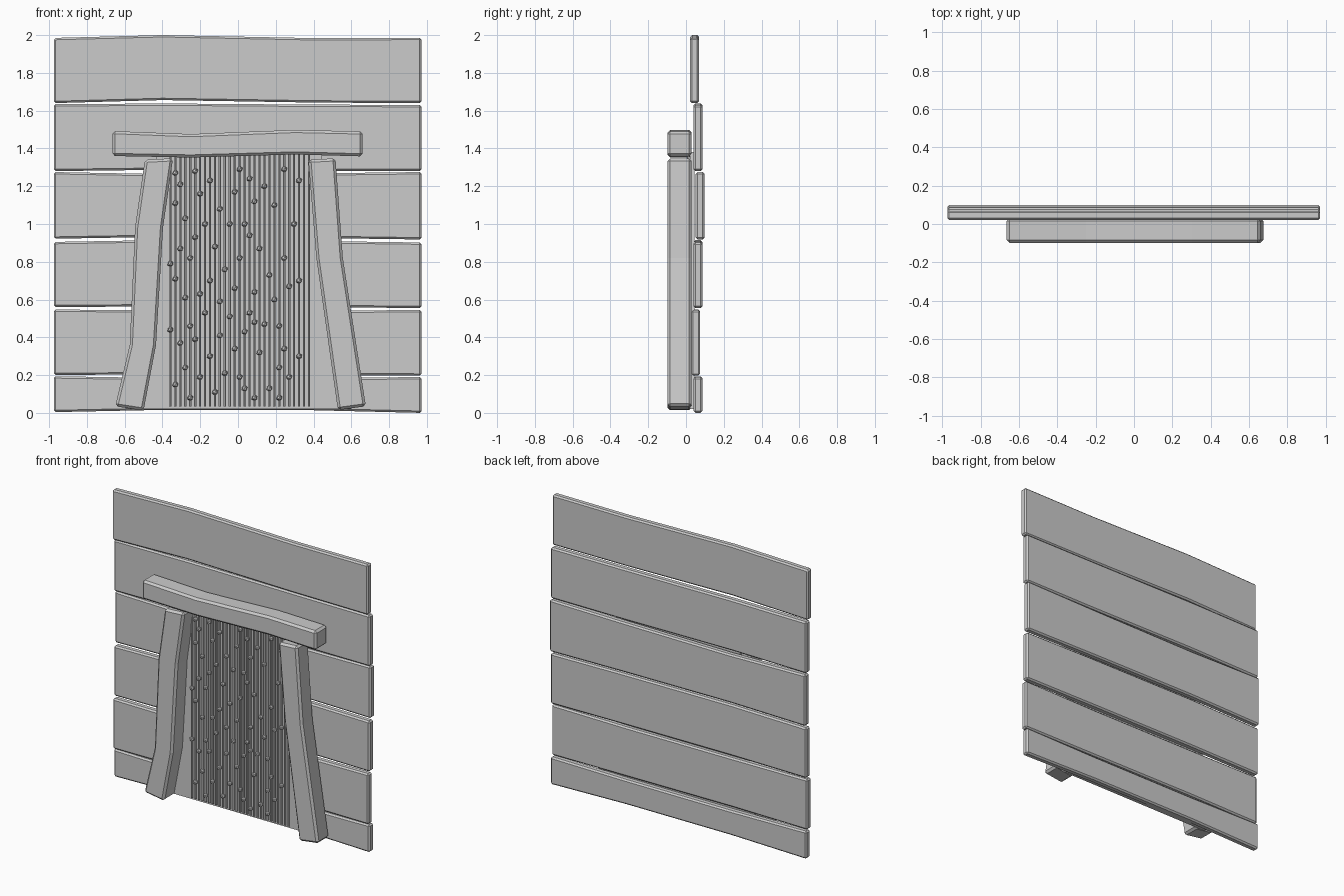
import bpy, bmesh, math
from mathutils import Matrix


def finish(name, bm):
    bmesh.ops.recalc_face_normals(bm, faces=bm.faces)
    me = bpy.data.meshes.new(name)
    bm.to_mesh(me)
    bm.free()
    ob = bpy.data.objects.new(name, me)
    bpy.context.collection.objects.link(ob)
    return ob


def slab(name, side_a, side_b, y0, y1, bevel=0.01):
    """Board between two matching (x, z) edge lines, extruded from y0 to y1."""
    bm = bmesh.new()
    rings = []
    for (ax, az), (bx, bz) in zip(side_a, side_b):
        rings.append([bm.verts.new(c) for c in
                      ((ax, y0, az), (bx, y0, bz), (bx, y1, bz), (ax, y1, az))])
    for r, s in zip(rings, rings[1:]):
        for i in range(4):
            j = (i + 1) % 4
            bm.faces.new((r[i], r[j], s[j], s[i]))
    bm.faces.new(rings[0])
    bm.faces.new(rings[-1])
    ob = finish(name, bm)
    if bevel:
        m = ob.modifiers.new("bevel", 'BEVEL')
        m.width = bevel
        m.segments = 1
        m.limit_method = 'ANGLE'
        m.angle_limit = math.radians(40)
    return ob


# Wall planks: front y, top heights, bottom heights along the width
XS = (-0.975, -0.4, 0.4, 0.972)
PLANKS = [
    (0.022, (1.985, 2.0, 1.984, 1.986), (1.64, 1.656, 1.643, 1.64)),
    (0.040, (1.634, 1.638, 1.632, 1.63), (1.28, 1.287, 1.28, 1.28)),
    (0.051, (1.275, 1.264, 1.268, 1.275), (0.922, 0.932, 0.926, 0.918)),
    (0.040, (0.905, 0.915, 0.91, 0.902), (0.56, 0.564, 0.56, 0.555)),
    (0.028, (0.547, 0.543, 0.54, 0.545), (0.2, 0.205, 0.2, 0.197)),
    (0.040, (0.194, 0.185, 0.184, 0.19), (0.004, 0.016, 0.014, 0.0)),
]
for i, (y, top, bot) in enumerate(PLANKS):
    slab(f"wall_plank_{i + 1}", list(zip(XS, top)), list(zip(XS, bot)), y, y + 0.047)

# Door frame: two crooked posts and a lintel
FY0, FY1 = -0.098, 0.03
slab("left_post",
     [(-0.493, 1.34), (-0.545, 0.98), (-0.573, 0.36), (-0.65, 0.035)],
     [(-0.344, 1.348), (-0.397, 0.98), (-0.434, 0.36), (-0.5, 0.012)], FY0, FY1, 0.014)
slab("right_post",
     [(0.372, 1.34), (0.415, 0.82), (0.529, 0.015)],
     [(0.516, 1.348), (0.555, 0.82), (0.677, 0.035)], FY0, FY1, 0.014)
LX = (-0.665, -0.25, 0.3, 0.66)
slab("lintel", list(zip(LX, (1.492, 1.476, 1.498, 1.49))),
     list(zip(LX, (1.36, 1.352, 1.368, 1.358))), FY0, FY1, 0.014)

# Backing panel behind the curtain
slab("curtain_backing", [(-0.43, 1.38), (-0.57, 0.02)], [(0.44, 1.38), (0.6, 0.02)],
     0.022, 0.045, 0)

# Curtain strands
STEP = 0.0262
X0 = -0.358
STRAND_Y = 0.012
bm = bmesh.new()
for i in range(29):
    bmesh.ops.create_cone(bm, cap_ends=True, segments=6, radius1=0.007, radius2=0.007,
                          depth=1.34,
                          matrix=Matrix.Translation((X0 + i * STEP, STRAND_Y, 0.705)))
finish("curtain_strands", bm)

# Bead heights on each strand, left to right
BEADS = [
    (.79, .44), (1.27, 1.11, .71, .15), (1.21, .87, .37), (1.03, .61, .24),
    (.82, .46, .08), (1.28, .93, .39), (1.16, .63, .19), (1.0, .53),
    (1.23, .7, .3), (.88, .11), (1.08, .59, .41), (.76, .21), (1.0, .51),
    (1.17, .66, .34), (1.29, .82, .19), (1.0, .43, .13), (1.24, .94, .53),
    (1.12, .64, .48, .08), (.87, .32), (1.2, .47), (.73, .13), (1.1, .6),
    (.46, .24, .08), (1.29, .82, .34), (.67, .19), (1.0,), (1.23, .7, .3),
]
bm = bmesh.new()
for i, heights in enumerate(BEADS):
    for z in heights:
        bmesh.ops.create_icosphere(bm, subdivisions=1, radius=0.017,
                                   matrix=Matrix.Translation((X0 + i * STEP, STRAND_Y - 0.002, z)))
finish("curtain_beads", bm)
